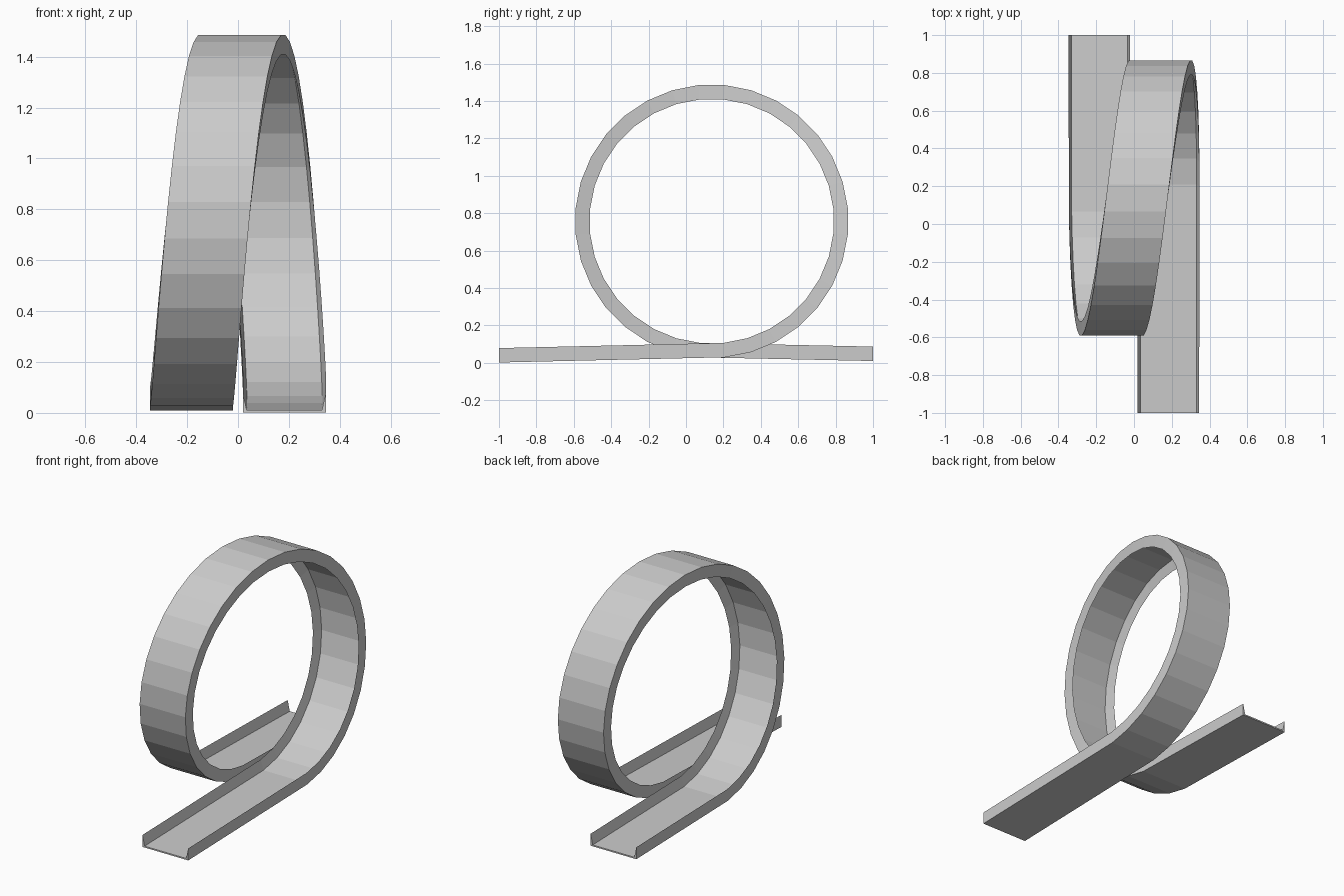
import bpy, bmesh
from math import sin, cos, pi

if "Cube" in bpy.data.objects:
    bpy.data.objects.remove(bpy.data.objects["Cube"])

W, H, T, FLOOR = 0.163, 0.077, 0.015, 0.009   # half width, wall height, wall foot, floor thickness
CY, CZ, R, N = 0.1375, 0.7575, 0.731, 32      # loop centre, radius, sides

# Channel cross-section: (sideways, up)
profile = [(-W, 0), (W, 0), (W, H), (W - T, FLOOR), (T - W, FLOOR), (-W, H)]

# Path stations: position and local up direction (y, z)
path = [((0.182, -1, 0.002), (0, 1))]
for i in range(N):
    a = (i + 0.5) * 2 * pi / N
    x = 0.183 * cos(a / 2) + 0.015 * sin(a / 2)
    path.append(((x, CY + R * sin(a), CZ - R * cos(a)), (-sin(a), cos(a))))
path.append(((-0.183, 1, 0.010), (0, 1)))

# Sweep the channel along the path
bm = bmesh.new()
rings = [[bm.verts.new((x + s, y + u * uy, z + u * uz)) for s, u in profile]
         for (x, y, z), (uy, uz) in path]
n = len(profile)
for a, b in zip(rings, rings[1:]):
    for k in range(n):
        j = (k + 1) % n
        bm.faces.new((a[k], a[j], b[j], b[k]))

# End caps: floor plus two wall pieces
for ring in (rings[0], rings[-1]):
    bm.faces.new([ring[k] for k in (0, 1, 3, 4)])
    bm.faces.new([ring[k] for k in (1, 2, 3)])
    bm.faces.new([ring[k] for k in (0, 4, 5)])
bmesh.ops.recalc_face_normals(bm, faces=bm.faces)

mesh = bpy.data.meshes.new("loop_track")
bm.to_mesh(mesh)
bm.free()
bpy.context.collection.objects.link(bpy.data.objects.new("loop_track", mesh))
